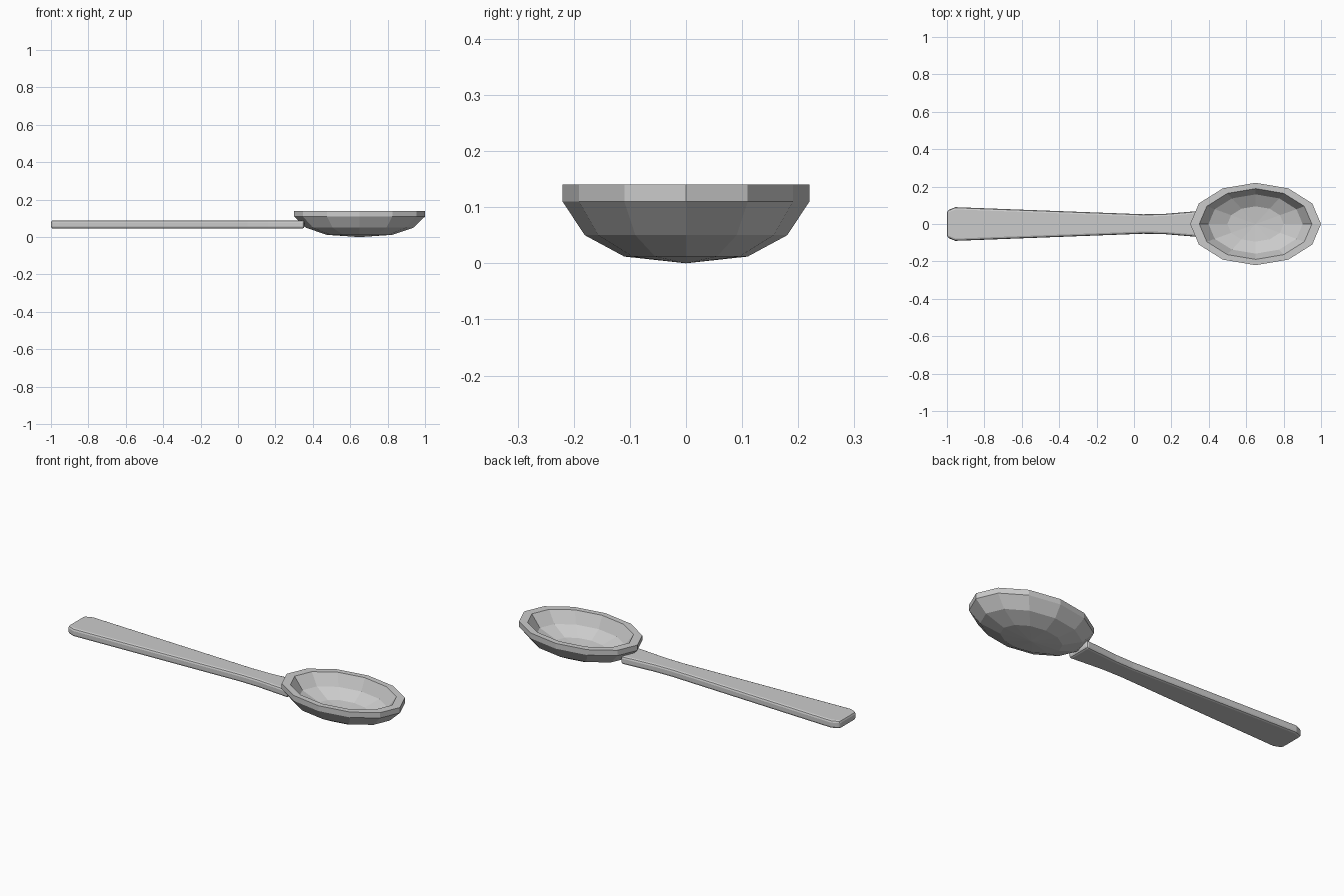
import bpy, bmesh
from math import cos, sin, pi

if "Cube" in bpy.data.objects:
    bpy.data.objects.remove(bpy.data.objects["Cube"])


def make_object(name, bm):
    bmesh.ops.recalc_face_normals(bm, faces=bm.faces)
    mesh = bpy.data.meshes.new(name)
    bm.to_mesh(mesh)
    bm.free()
    obj = bpy.data.objects.new(name, mesh)
    bpy.context.collection.objects.link(obj)
    return obj


# Bowl: a twelve-sided elliptical shell, lofted from outer base to inner base
SIDES, CX, RX, RY = 12, 0.65, 0.35, 0.22
profile = [(0.50, 0.012), (0.82, 0.05), (1.0, 0.11), (1.0, 0.14),
           (0.86, 0.14), (0.72, 0.075), (0.43, 0.035)]
bm = bmesh.new()
rings = [[bm.verts.new((CX + RX * s * cos(2 * pi * i / SIDES),
                        RY * s * sin(2 * pi * i / SIDES), z))
          for i in range(SIDES)] for s, z in profile]
for a, b in zip(rings, rings[1:]):
    for i in range(SIDES):
        j = (i + 1) % SIDES
        bm.faces.new((a[i], a[j], b[j], b[i]))
for ring, z in ((rings[0], 0.0), (rings[-1], 0.025)):
    centre = bm.verts.new((CX, 0, z))
    for i in range(SIDES):
        bm.faces.new((ring[i], ring[(i + 1) % SIDES], centre))
make_object("bowl", bm)

# Handle: a mirrored tapering outline, extruded and bevelled
half = [(-1.0, 0.072), (-0.955, 0.09), (0.05, 0.052), (0.16, 0.054), (0.355, 0.07)]
outline = half + [(x, -y) for x, y in reversed(half)]
bm = bmesh.new()
face = bm.faces.new([bm.verts.new((x, y, 0.045)) for x, y in outline])
ext = bmesh.ops.extrude_face_region(bm, geom=[face])
bmesh.ops.translate(bm, vec=(0, 0, 0.045),
                    verts=[v for v in ext["geom"] if isinstance(v, bmesh.types.BMVert)])
handle = make_object("handle", bm)
bevel = handle.modifiers.new("rounded_edges", "BEVEL")
bevel.width = 0.012
bevel.segments = 2
bevel.limit_method = "ANGLE"
